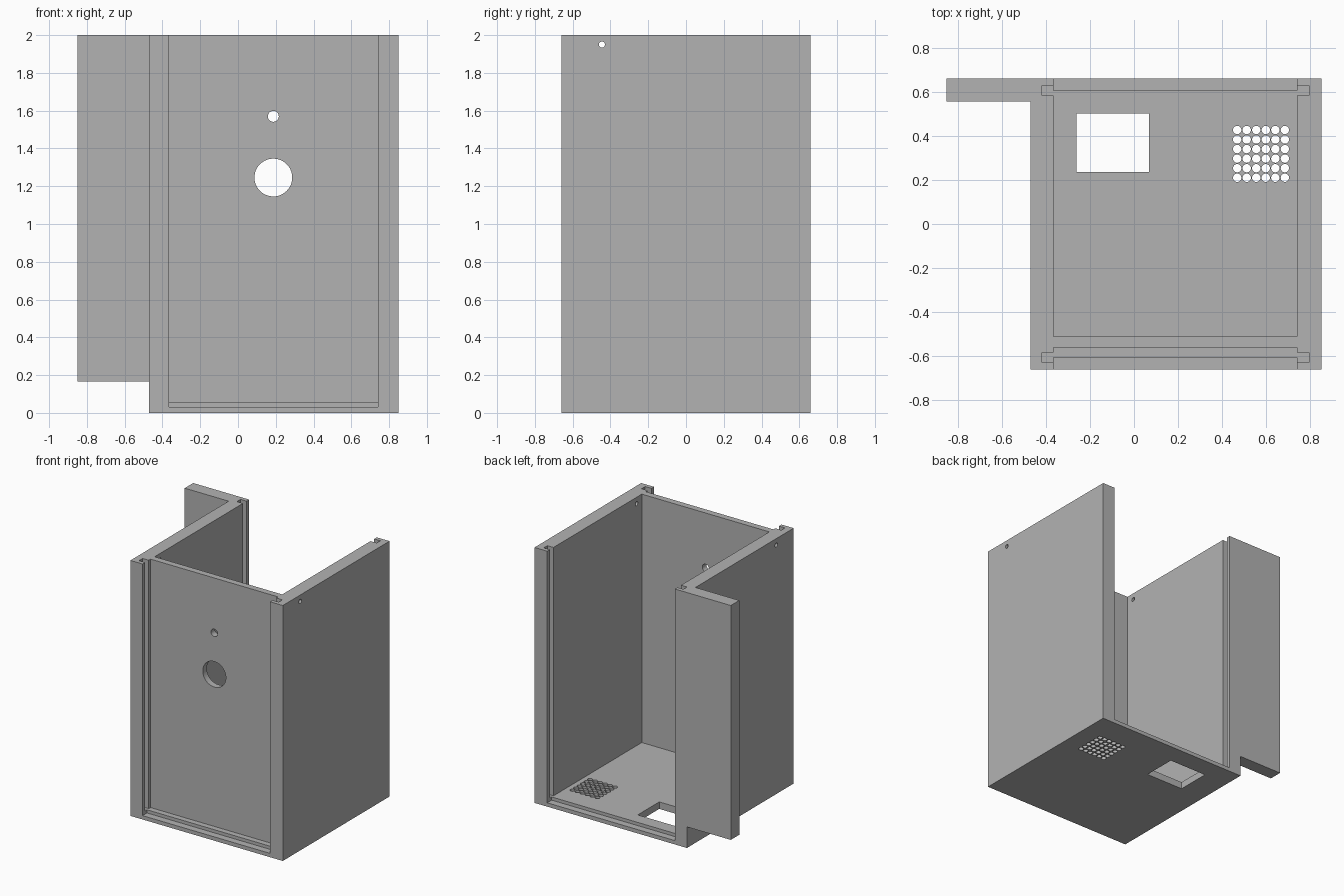
import bpy
import bmesh
import math
from mathutils import Matrix, Vector

cube = bpy.data.objects.get("Cube")
if cube:
    bpy.data.objects.remove(cube, do_unlink=True)

grey = bpy.data.materials.new("plain grey")
grey.use_nodes = True
colour = (0.45, 0.45, 0.45, 1)
grey.diffuse_color = colour
grey.node_tree.nodes["Principled BSDF"].inputs["Base Color"].default_value = colour

# Main dimensions
LEFT, RIGHT, DEPTH, TOP = 0.85, -0.47, 0.66, 2.0
IN_LEFT, IN_RIGHT = 0.74, -0.365
SILL, FLOOR, OVER = 0.03, 0.055, 2.2


def add_box(bm, x, y, z):
    """Add a box given its (low, high) range on each axis."""
    size = Vector((x[1] - x[0], y[1] - y[0], z[1] - z[0], 1))
    centre = Vector((sum(x), sum(y), sum(z))) / 2
    bmesh.ops.create_cube(bm, size=1, matrix=Matrix.Translation(centre) @ Matrix.Diagonal(size))


def add_drill(bm, centre, radius, length, axis, sides=32):
    """Add a cylinder along the named axis."""
    turn = {"X": Matrix.Rotation(math.pi / 2, 4, "Y"),
            "Y": Matrix.Rotation(math.pi / 2, 4, "X"),
            "Z": Matrix.Identity(4)}[axis]
    bmesh.ops.create_cone(bm, cap_ends=True, segments=sides, radius1=radius, radius2=radius,
                          depth=length, matrix=Matrix.Translation(centre) @ turn)


def make_object(name, bm):
    mesh = bpy.data.meshes.new(name)
    bm.to_mesh(mesh)
    bm.free()
    mesh.materials.append(grey)
    obj = bpy.data.objects.new(name, mesh)
    bpy.context.collection.objects.link(obj)
    return obj


def combine(body, tool, operation):
    """Apply a boolean to the body and remove the tool."""
    tool.hide_render = True
    mod = body.modifiers.new(operation, "BOOLEAN")
    mod.object, mod.operation, mod.solver = tool, operation, "EXACT"
    bpy.context.view_layer.update()
    graph = bpy.context.evaluated_depsgraph_get()
    mesh = bpy.data.meshes.new_from_object(body.evaluated_get(graph))
    body.modifiers.clear()
    body.data = mesh
    bpy.data.objects.remove(tool, do_unlink=True)


def box_object(name, x, y, z):
    bm = bmesh.new()
    add_box(bm, x, y, z)
    return make_object(name, bm)


# Solid block with the tall mounting flange at its back right edge
body = box_object("enclosure_body", (RIGHT, LEFT), (-DEPTH, DEPTH), (0, TOP))
flange = box_object("side_flange", (-0.85, -0.45), (0.555, DEPTH), (0.165, TOP))
combine(body, flange, "UNION")

# Hollow the inside, leaving floor, side walls and front panel
inside = (IN_RIGHT, IN_LEFT)
combine(body, box_object("inside_cutter", inside, (-0.51, 0.8), (FLOOR, OVER)), "DIFFERENCE")
combine(body, box_object("front_cutter", inside, (-0.8, -0.56), (FLOOR, OVER)), "DIFFERENCE")

# Lower door sills and the vertical sliding grooves, front and back
for side in (-1, 1):
    sill_y = sorted((side * 0.605, side * 0.8))
    combine(body, box_object("sill_cutter", inside, sill_y, (SILL, OVER)), "DIFFERENCE")
    groove_y = sorted((side * 0.583, side * 0.628))
    for x in ((-0.418, IN_RIGHT + 0.02), (IN_LEFT - 0.02, 0.793)):
        combine(body, box_object("groove_cutter", x, groove_y, (FLOOR, OVER)), "DIFFERENCE")

# Round front openings, cable holes in both walls, floor window and vent grid
bm = bmesh.new()
add_drill(bm, (0.187, -0.535, 1.246), 0.1, 0.2, "Y", 48)
add_drill(bm, (0.187, -0.535, 1.57), 0.029, 0.2, "Y")
for x in (LEFT, RIGHT):
    add_drill(bm, (x, -0.445, 1.95), 0.016, 0.4, "X")
add_box(bm, (-0.26, 0.067), (0.235, 0.502), (-0.1, 0.2))
for i in range(6):
    for j in range(6):
        add_drill(bm, (0.468 + i * 0.0433, 0.21 + j * 0.0433, 0.05), 0.019, 0.3, "Z", 24)
combine(body, make_object("hole_cutter", bm), "DIFFERENCE")

# Smooth hole walls, crisp edges
bpy.ops.object.select_all(action="DESELECT")
body.select_set(True)
bpy.context.view_layer.objects.active = body
bpy.ops.object.shade_smooth_by_angle(angle=math.radians(30))
